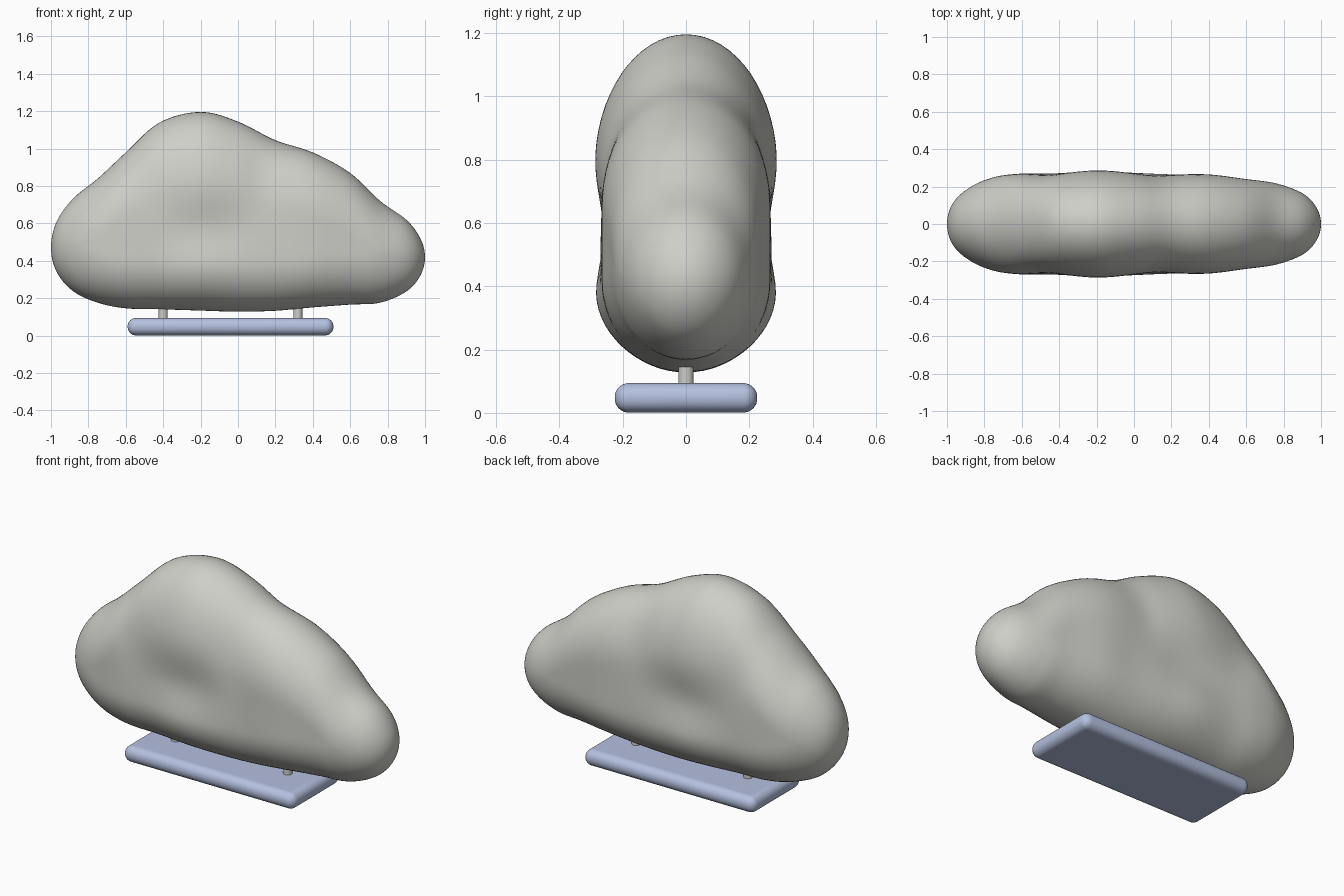
import bpy
import bmesh
import math
from mathutils import Vector

if "Cube" in bpy.data.objects:
    bpy.data.objects.remove(bpy.data.objects["Cube"], do_unlink=True)


def make_material(name, colour):
    material = bpy.data.materials.new(name)
    material.use_nodes = True
    material.diffuse_color = (*colour, 1)
    shader = next(n for n in material.node_tree.nodes if n.type == "BSDF_PRINCIPLED")
    shader.inputs["Base Color"].default_value = (*colour, 1)
    return material


cloud_grey = make_material("cloud grey", (0.62, 0.62, 0.58))
pale_blue = make_material("pale blue", (0.46, 0.53, 0.74))


def finish(obj, name, material):
    obj.name = name
    obj.data.materials.append(material)
    bpy.ops.object.select_all(action="DESELECT")
    obj.select_set(True)
    bpy.context.view_layer.objects.active = obj
    bpy.ops.object.shade_smooth_by_angle(angle=math.radians(40))


# Cloud outline stations: x, top, bottom, half width
stations = [Vector(row) for row in (
    (-1, .47, .47, 0), (-.97, .61, .34, .11), (-.88, .735, .235, .195),
    (-.75, .84, .175, .25), (-.6, .98, .145, .27), (-.42, 1.14, .14, .273),
    (-.2, 1.197, .133, .29), (0, 1.145, .127, .277), (.2, 1.045, .132, .266),
    (.4, .98, .15, .265), (.6, .87, .165, .24), (.76, .72, .175, .217),
    (.9, .62, .235, .165), (.975, .52, .32, .09), (1, .42, .42, 0))]

# Soft hollows between the puffs: x, z, x radius, z radius, depth
hollows = ((-.17, .57, .22, .13, .11), (.12, .85, .1, .2, .06), (-.52, .8, .12, .15, .05))


def beyond_tip(row):
    """Mirror a station through the tip so the end closes in a round cap."""
    x, top, bottom, width = row
    return Vector((x, bottom, top, -width))


def smooth_rows(rows, steps):
    padded = [beyond_tip(rows[1]), *rows, beyond_tip(rows[-2])]
    for a, b, c, d in zip(padded, padded[1:], padded[2:], padded[3:]):
        for step in range(steps):
            t = step / steps
            yield (b * 2 + (c - a) * t + (a * 2 - b * 5 + c * 4 - d) * t ** 2
                   + (b * 3 - a - c * 3 + d) * t ** 3) / 2
    yield rows[-1]


def half_section(row, arc=16, wall=8):
    """Half of an upright rounded section, from crown to belly."""
    x, top, bottom, width = row
    height = top - bottom
    share = min(1, max(0, (height - .5) / .3))
    upper = height * (.5 - .1 * share)
    lower = min(.27, height / 2)
    angles = [math.pi / 2 * i / arc for i in range(arc + 1)]
    crown = [(math.sin(a), top - upper + upper * math.cos(a)) for a in angles]
    belly = [(math.cos(a), bottom + lower - lower * math.sin(a)) for a in angles]
    high, low = crown[-1][1], belly[0][1]
    side = [(1, high + (low - high) * i / wall) for i in range(1, wall)]
    for across, z in crown + side + belly:
        dent = sum(depth * math.exp(-((x - hx) / rx) ** 2 - ((z - hz) / rz) ** 2)
                   for hx, hz, rx, rz, depth in hollows)
        yield x, -width * across * (1 - dent), z


# Cloud body
bm = bmesh.new()
grid = [[bm.verts.new(p) for p in half_section(row)] for row in smooth_rows(stations, 8)]
for left, right in zip(grid, grid[1:]):
    for i in range(len(left) - 1):
        bm.faces.new((left[i], left[i + 1], right[i + 1], right[i]))
bmesh.ops.remove_doubles(bm, verts=bm.verts, dist=1e-4)
bmesh.ops.recalc_face_normals(bm, faces=bm.faces)
if sum(face.normal.y for face in bm.faces) > 0:
    bmesh.ops.reverse_faces(bm, faces=bm.faces)
mesh = bpy.data.meshes.new("cloud")
bm.to_mesh(mesh)
bm.free()
cloud = bpy.data.objects.new("cloud", mesh)
bpy.context.collection.objects.link(cloud)
finish(cloud, "cloud", cloud_grey)
mirror = cloud.modifiers.new("other side", "MIRROR")
mirror.use_axis = (False, True, False)
soften = cloud.modifiers.new("soften", "SMOOTH")
soften.factor = .5
soften.iterations = 4

# Base plate with rounded edges
bpy.ops.mesh.primitive_cube_add(size=1, location=(-.04, 0, .0475))
plate = bpy.context.object
plate.scale = (1.1, .45, .093)
bpy.ops.object.transform_apply(location=False, rotation=False, scale=True)
finish(plate, "base_plate", pale_blue)
bevel = plate.modifiers.new("round edges", "BEVEL")
bevel.width = .044
bevel.segments = 8

# Support pegs
for side, x in (("right", -.4), ("left", .32)):
    bpy.ops.mesh.primitive_cylinder_add(vertices=32, radius=.024, depth=.14, location=(x, 0, .14))
    finish(bpy.context.object, side + "_peg", cloud_grey)
